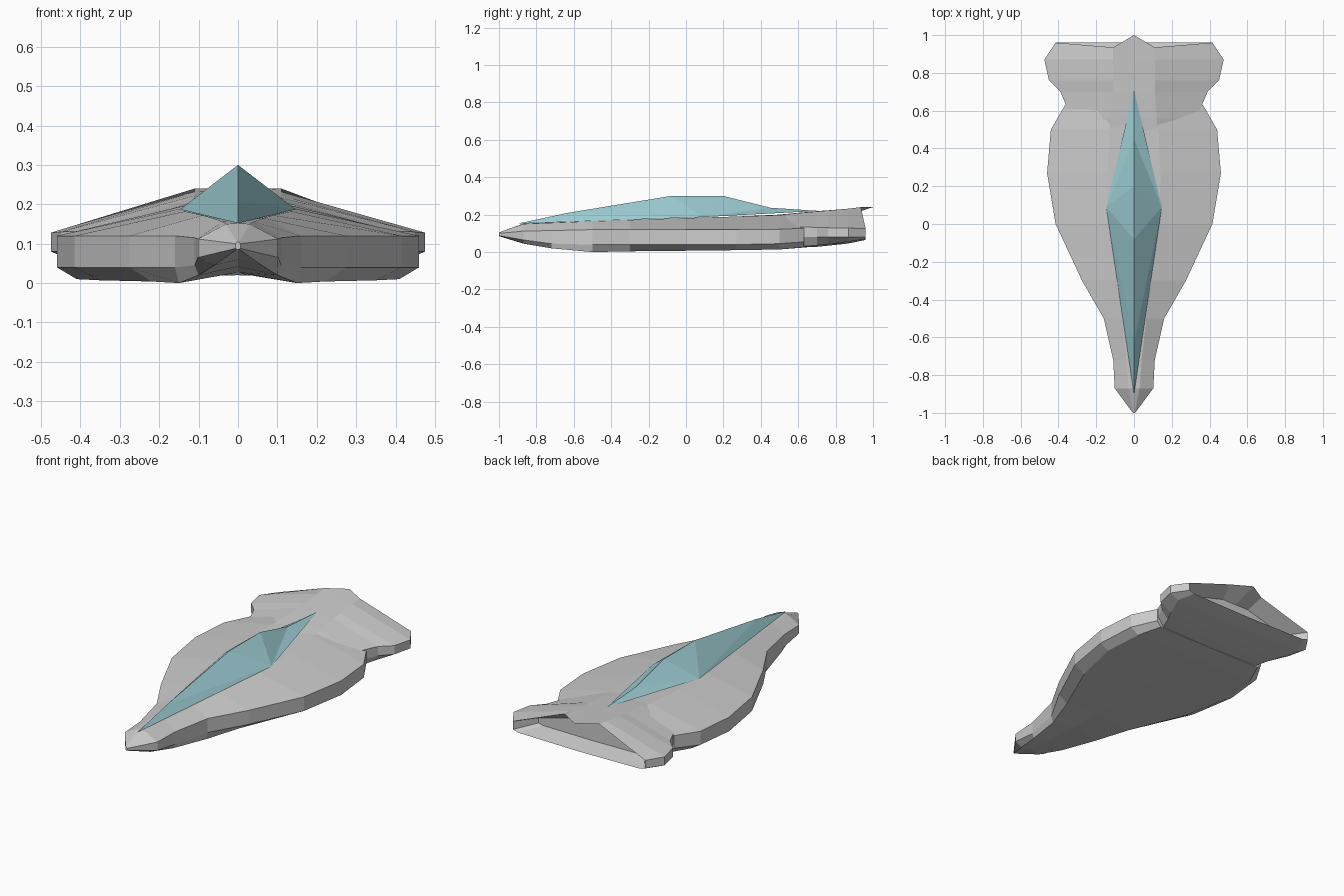
import bpy, bmesh


def finish(name, bm):
    bmesh.ops.recalc_face_normals(bm, faces=bm.faces[:])
    mesh = bpy.data.meshes.new(name)
    bm.to_mesh(mesh)
    bm.free()
    ob = bpy.data.objects.new(name, mesh)
    bpy.context.collection.objects.link(ob)
    return ob


def loft(sections):
    """Mirrored flat-faced loft; returns the bmesh and its vertex rings."""
    bm = bmesh.new()
    rings = []
    for y, ct, sx, sz, ex, zt, zb, kx, kz, cb in sections:
        half = [(sx, sz), (ex, zt), (ex, zb), (kx, kz)]
        pts = [(0, ct)] + half + [(0, cb)] + [(-x, z) for x, z in reversed(half)]
        rings.append([bm.verts.new((x, y, z)) for x, z in pts])
    for a, b in zip(rings, rings[1:]):
        bridge(bm, a, b)
    return bm, rings


def bridge(bm, a, b):
    n = len(a)
    for i in range(n):
        j = (i + 1) % n
        bm.faces.new((a[i], a[j], b[j], b[i]))


# Main hull: y, top z, shoulder x z, edge x top bottom, keel x z, belly z
bm, rings = loft([
    (-1.00, .105, .003, .104, .006, .10, .088, .003, .086, .085),
    (-0.87, .152, .030, .150, .102, .112, .065, .06, .045, .060),
    (-0.72, .158, .040, .156, .110, .115, .045, .10, .020, .042),
    (-0.50, .165, .065, .165, .160, .120, .040, .15, .000, .027),
    (-0.30, .172, .090, .172, .275, .120, .040, .22, .004, .025),
    (0.00, .182, .135, .182, .415, .120, .040, .35, .007, .022),
    (0.27, .190, .140, .190, .460, .120, .040, .41, .010, .020),
    (0.50, .200, .130, .198, .440, .122, .045, .39, .014, .020),
    (0.63, .208, .110, .204, .365, .127, .055, .34, .025, .024),
])
bm.faces.new(rings[0])
bm.faces.new(rings[-1])
finish("main_hull", bm)

# Tail section with flared fins
bm, rings = loft([
    (0.45, .196, .13, .190, .300, .125, .080, .27, .030, .022),
    (0.56, .206, .12, .205, .330, .135, .080, .30, .025, .022),
    (0.70, .219, .11, .217, .390, .132, .080, .35, .036, .028),
    (0.76, .223, .11, .222, .450, .130, .080, .38, .042, .034),
    (0.87, .232, .11, .232, .475, .128, .080, .42, .056, .046),
    (0.96, .240, .11, .240, .415, .126, .080, .38, .070, .065),
])
bm.faces.new(rings[0])
last = rings[-1]
last[0].co.y = 1.0
for i in (1, -1):
    last[i].co.y = .935
# Sunken exhaust recess
inner = [bm.verts.new((v.co.x * .8, .85, .12 + (v.co.z - .12) * .6)) for v in last]
bridge(bm, last, inner)
bm.faces.new(inner)
finish("tail_section", bm)

# Faceted canopy: ridge line fanned to one corner on each side
ridge = [(-.90, .152), (-.63, .21), (-.08, .30), (.20, .30), (.45, .237), (.71, .22)]
bm = bmesh.new()
spine = [bm.verts.new((0, y, z)) for y, z in ridge]
corners = [bm.verts.new((s * .147, .09, .187)) for s in (1, -1)]
for c in corners:
    for a, b in zip(spine, spine[1:]):
        bm.faces.new((a, b, c))
bm.faces.new((spine[0], corners[0], spine[-1], corners[1]))
canopy = finish("canopy", bm)
glass = bpy.data.materials.new("canopy_glass")
glass.diffuse_color = (.33, .60, .64, 1)
canopy.data.materials.append(glass)
